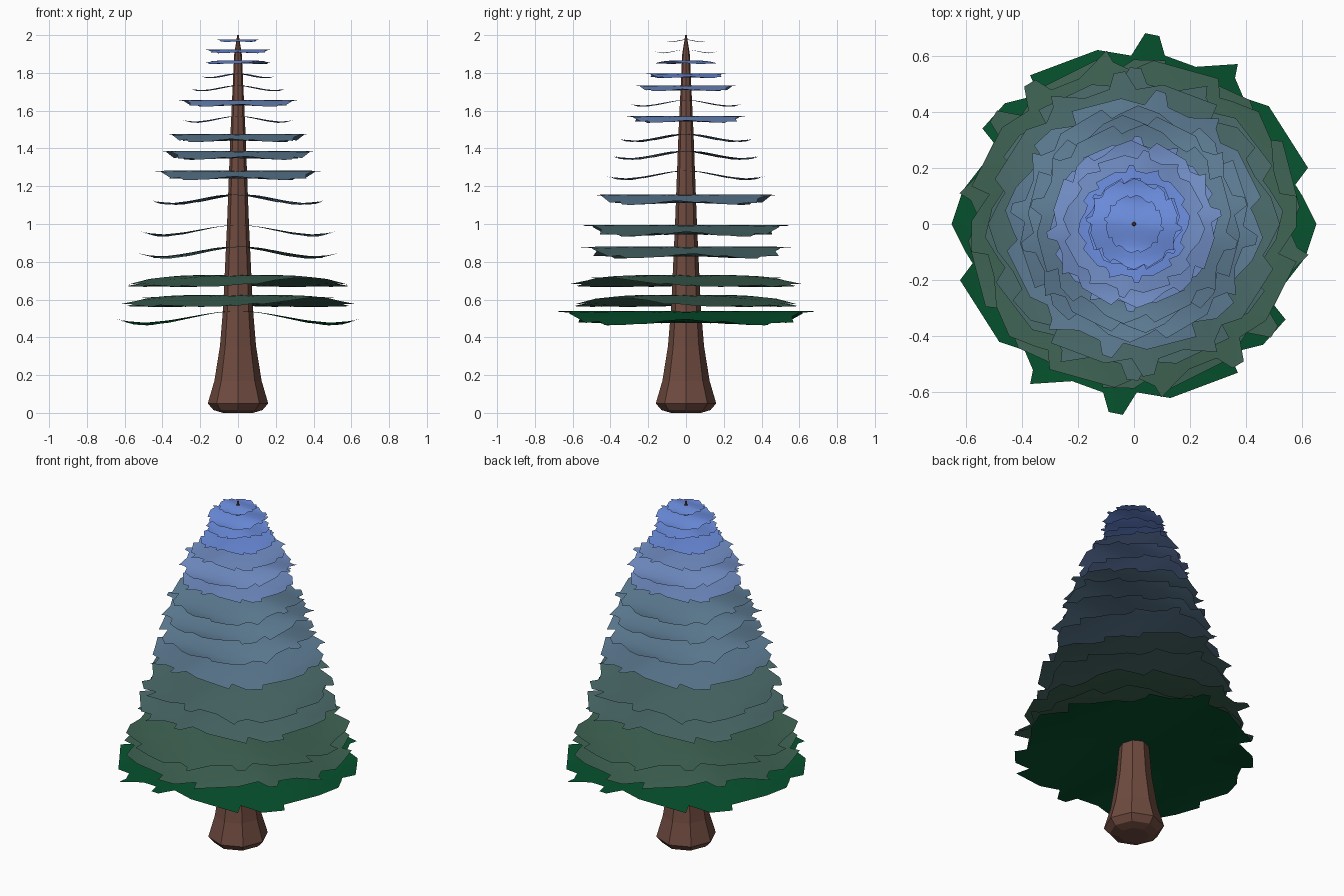
import bpy, bmesh, math

if "Cube" in bpy.data.objects:
    bpy.data.objects.remove(bpy.data.objects["Cube"])


def material(name, r, g, b):
    lin = lambda c: ((c / 255 + 0.055) / 1.055) ** 2.4
    m = bpy.data.materials.new(name)
    m.diffuse_color = (lin(r), lin(g), lin(b), 1)
    m.use_nodes = True
    m.node_tree.nodes["Principled BSDF"].inputs["Base Color"].default_value = m.diffuse_color
    return m


bark = material("bark_brown", 111, 75, 63)
greens = {
    "dark": material("dark_green", 6, 82, 46),
    "sage": material("sage_green", 63, 100, 84),
    "teal": material("grey_teal", 76, 108, 108),
    "slate": material("slate_blue", 95, 126, 150),
    "dusk": material("dusty_blue", 115, 144, 200),
    "sky": material("bright_blue", 110, 144, 226),
}


def finish(bm, name, mat):
    me = bpy.data.meshes.new(name)
    bm.to_mesh(me)
    bm.free()
    me.materials.append(mat)
    ob = bpy.data.objects.new(name, me)
    bpy.context.collection.objects.link(ob)
    return me


# Trunk: eight-sided tapering column with a flared foot
def trunk():
    profile = [(0.0, 0.08), (0.015, 0.13), (0.05, 0.16), (0.17, 0.125), (0.35, 0.096),
               (0.55, 0.079), (1.0, 0.058), (1.5, 0.039), (1.9, 0.02), (2.0, 0.004)]
    bm = bmesh.new()
    n = 8
    rings = [[bm.verts.new((r * math.cos(math.tau * i / n), r * math.sin(math.tau * i / n), z))
              for i in range(n)] for z, r in profile]
    for a, b in zip(rings, rings[1:]):
        for i in range(n):
            j = (i + 1) % n
            bm.faces.new((a[i], a[j], b[j], b[i]))
    bm.faces.new(rings[0][::-1])
    bm.faces.new(rings[-1])
    finish(bm, "trunk", bark)


# Half of the ragged outline of a branch layer; the other half is its half turn
HALF = [(.65, 0), (.60, .10), (.575, .14), (.62, .20), (.55, .31), (.48, .42), (.39, .45),
        (.36, .52), (.37, .57), (.22, .56), (.11, .60), (.09, .67), (.04, .68),
        (-.01, .60), (-.13, .62), (-.37, .53), (-.34, .46), (-.46, .43), (-.54, .34),
        (-.50, .29), (-.54, .21), (-.61, .12)]
OUTLINE = HALF + [(-x, -y) for x, y in HALF]


def droop(x):
    # Sheet bends down on both sides of its ridge, tips flick up
    t = min(abs(x) / 0.52, 1)
    return -0.064 * t * t * (3 - 2 * t) + max(0, abs(x) - 0.54) * 0.2


def layer(index, z, size, turn, mirror, mat):
    bm = bmesh.new()
    c, s = math.cos(math.radians(turn)), math.sin(math.radians(turn))

    def vert(x, y):
        y *= mirror
        wx, wy = c * x - s * y, s * x + c * y
        r = math.hypot(x, y) / 0.62
        # the rims of the four diagonal lobes curl down between the tips
        lobe = 0.014 * min(r, 1) ** 5 * math.sin(2 * math.atan2(wy, wx)) ** 2
        return bm.verts.new((size * wx, size * wy, z + size * (droop(x) - lobe)))

    n = len(OUTLINE)
    centre = vert(0, 0)
    rings = []
    for k in (0.2, 0.4, 0.6, 0.8, 0.92, 1.0):
        ring = []
        for x, y in OUTLINE:
            r = math.hypot(x, y)
            f = k * (0.6 + (r - 0.6) * k ** 3) / r   # inner rings are rounder
            ring.append(vert(x * f, y * f))
        rings.append(ring)
    for i in range(n):
        j = (i + 1) % n
        bm.faces.new((centre, rings[0][i], rings[0][j]))
        for a, b in zip(rings, rings[1:]):
            bm.faces.new((a[i], b[i], b[j], a[j]))
    bm.normal_update()
    if sum(f.normal.z for f in bm.faces) < 0:
        bmesh.ops.reverse_faces(bm, faces=bm.faces)
    finish(bm, f"branch_layer_{index:02d}", mat).shade_smooth()


trunk()

# Branch layers: height of ridge, size, turn of bend direction, colour
LAYERS = [(.54, 1.0, 0, "dark"), (.625, .93, 47, "sage"), (.73, .92, 42, "sage"),
          (.88, .82, 5, "teal"), (.995, .80, 180, "teal"), (1.156, .71, -6, "slate"),
          (1.282, .65, 88, "slate"), (1.386, .60, 96, "slate"), (1.476, .55, 84, "slate"),
          (1.571, .46, 3, "dusk"), (1.656, .46, 92, "dusk"), (1.733, .39, -4, "dusk"),
          (1.796, .31, 8, "sky"), (1.866, .26, 50, "sky"), (1.923, .25, 90, "sky"),
          (1.976, .16, 85, "sky")]
for i, (z, size, turn, col) in enumerate(LAYERS):
    layer(i + 1, z, size, turn, -1 if i % 3 == 1 else 1, greens[col])
